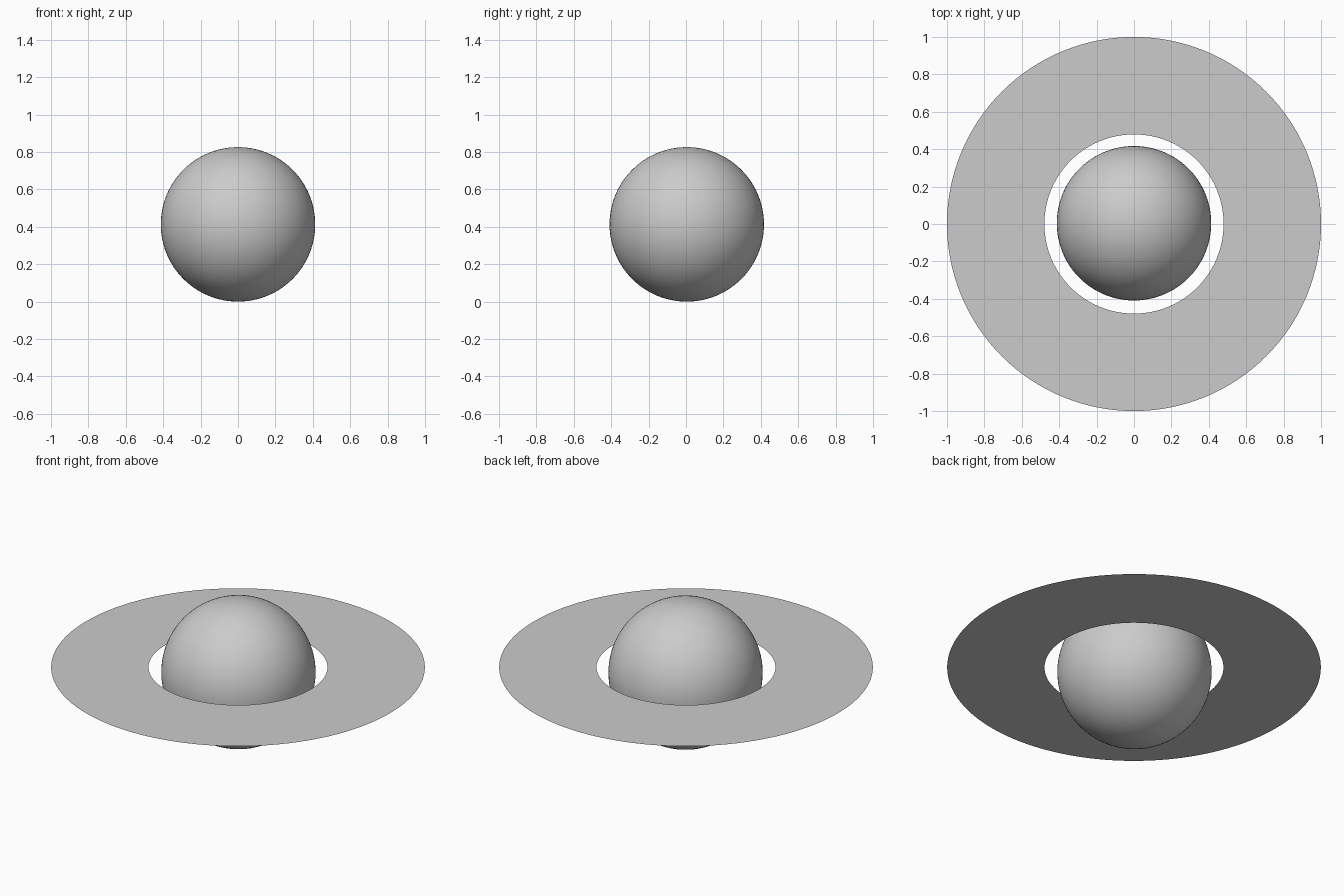
import bpy, bmesh, math

if "Cube" in bpy.data.objects:
    bpy.data.objects.remove(bpy.data.objects["Cube"])

# planet globe resting on z = 0
R = 0.413
bpy.ops.mesh.primitive_uv_sphere_add(segments=96, ring_count=48, radius=R, location=(0, 0.004, R))
globe = bpy.context.object
globe.name = "globe"
bpy.ops.object.shade_smooth()

# flat, paper-thin ring disc slightly above the globe's equator
INNER, OUTER, RING_Z, N = 0.479, 1.0, 0.443, 128
bm = bmesh.new()
loops = [[bm.verts.new((r * math.cos(2 * math.pi * i / N), r * math.sin(2 * math.pi * i / N), 0))
          for i in range(N)] for r in (INNER, OUTER)]
for i in range(N):
    j = (i + 1) % N
    bm.faces.new((loops[0][i], loops[1][i], loops[1][j], loops[0][j]))
mesh = bpy.data.meshes.new("ring")
bm.to_mesh(mesh)
bm.free()
ring = bpy.data.objects.new("ring", mesh)
ring.location.z = RING_Z
bpy.context.collection.objects.link(ring)
